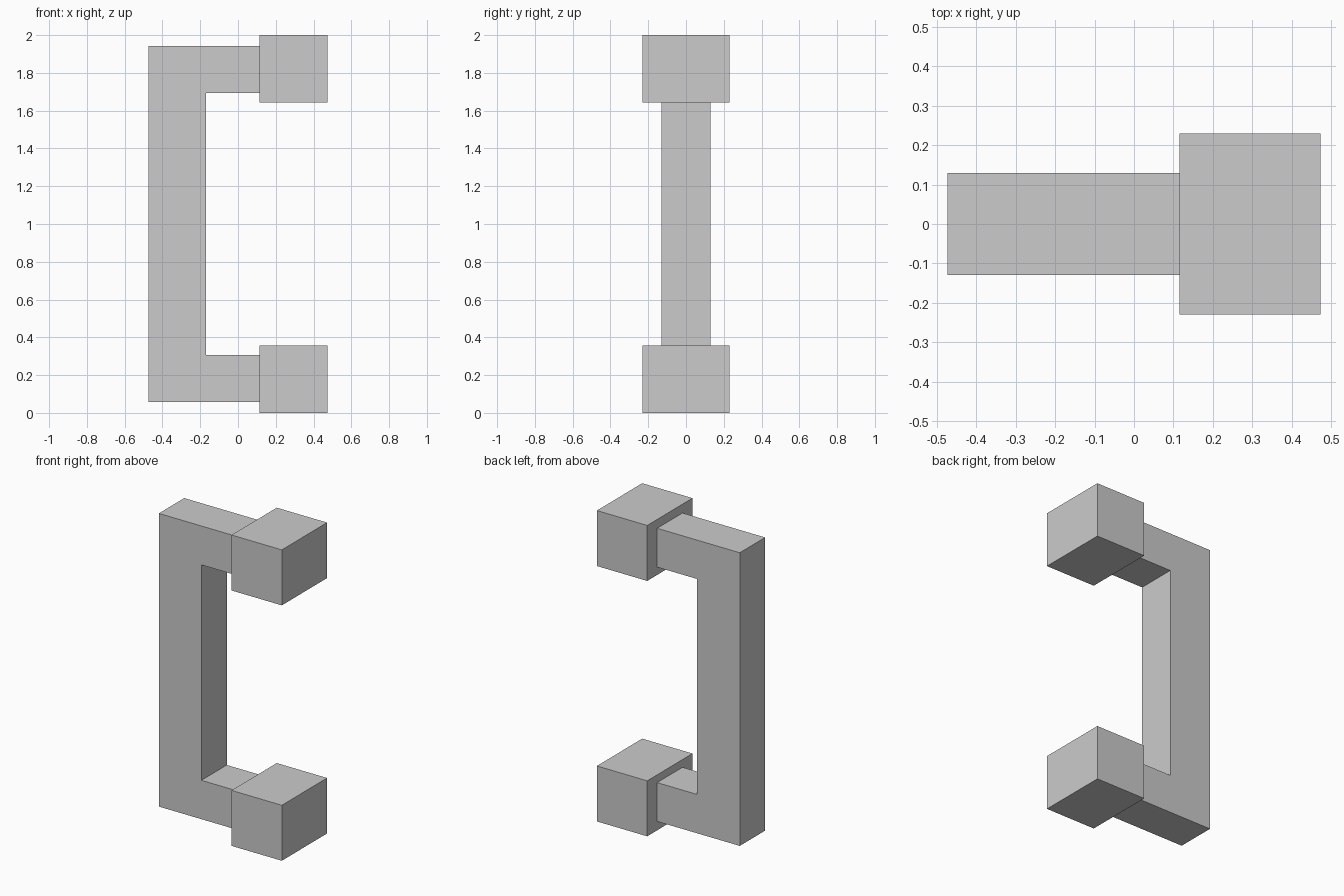
import bpy, bmesh

if "Cube" in bpy.data.objects:
    bpy.data.objects.remove(bpy.data.objects["Cube"])

MID_Z = 1.0


def finish(name, bm):
    bmesh.ops.recalc_face_normals(bm, faces=bm.faces)
    mesh = bpy.data.meshes.new(name)
    bm.to_mesh(mesh)
    bm.free()
    obj = bpy.data.objects.new(name, mesh)
    bpy.context.collection.objects.link(obj)
    return obj


def extruded_profile(name, points, half_depth):
    """Extrude an (x, z) outline symmetrically along y."""
    bm = bmesh.new()
    face = bm.faces.new([bm.verts.new((x, -half_depth, z)) for x, z in points])
    result = bmesh.ops.extrude_face_region(bm, geom=[face])
    verts = [v for v in result["geom"] if isinstance(v, bmesh.types.BMVert)]
    bmesh.ops.translate(bm, verts=verts, vec=(0, 2 * half_depth, 0))
    return finish(name, bm)


# C-shaped grip: lower half of the outline, mirrored about mid height
lower = [(-0.17, 0.307), (0.115, 0.307), (0.115, 0.057), (-0.473, 0.057)]
upper = [(x, 2 * MID_Z - z) for x, z in reversed(lower)]
extruded_profile("handle_grip", lower + upper, 0.129)

# Mounting blocks at both ends
X0, X1, HEIGHT = 0.115, 0.473, 0.357
for name, z0 in (("lower_mount", 0.0), ("upper_mount", 2.0 - HEIGHT)):
    z1 = z0 + HEIGHT
    extruded_profile(name, [(X0, z0), (X1, z0), (X1, z1), (X0, z1)], 0.23)
